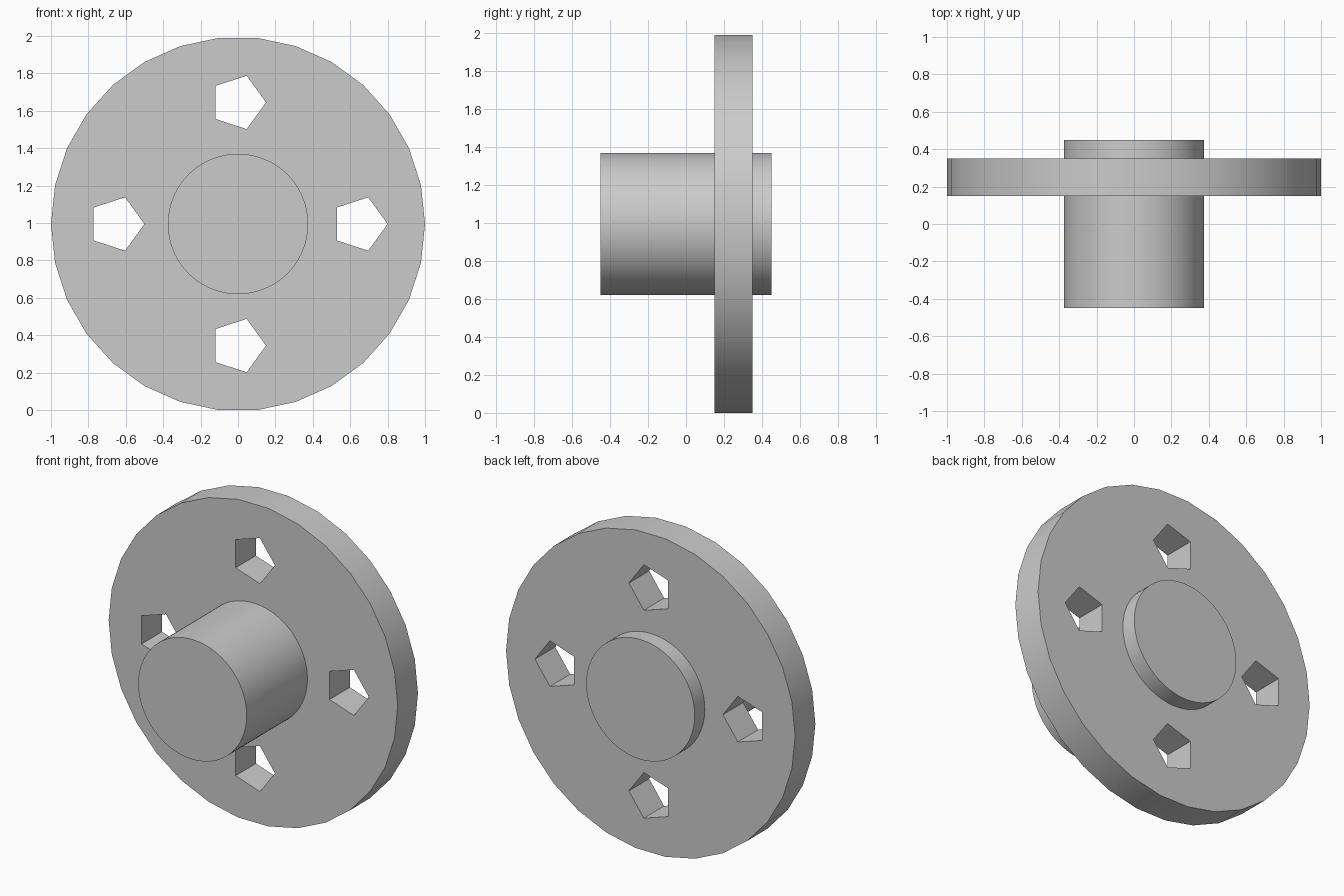
import bpy
import math
from mathutils import Matrix

default = bpy.data.objects.get("Cube")
if default:
    bpy.data.objects.remove(default, do_unlink=True)

CENTRE_Z = math.cos(math.radians(6))

grey = bpy.data.materials.new("plain grey")
grey.use_nodes = True
colour = (0.6, 0.6, 0.6, 1)
grey.diffuse_color = colour
grey.node_tree.nodes["Principled BSDF"].inputs["Base Color"].default_value = colour


def disc(name, sides, radius, y_front, y_back, x=0, z=CENTRE_Z):
    """Cylinder along y with a corner pointing towards +x."""
    bpy.ops.mesh.primitive_cylinder_add(vertices=sides, radius=radius, depth=y_back - y_front)
    obj = bpy.context.object
    obj.name = name
    # Put a corner on +x, then lay the axis along y
    obj.data.transform(Matrix.Rotation(math.pi / 2, 4, "X") @ Matrix.Rotation(-math.pi / 2, 4, "Z"))
    obj.location = (x, (y_front + y_back) / 2, z)
    obj.data.materials.append(grey)
    return obj


def smooth(obj):
    bpy.ops.object.select_all(action="DESELECT")
    obj.select_set(True)
    bpy.context.view_layer.objects.active = obj
    bpy.ops.object.shade_smooth_by_angle(angle=math.radians(30))


# Wide flange plate
flange = disc("flange", 30, 1.0, 0.15, 0.35)

# Four five-sided bolt holes, all turned the same way
for i in range(4):
    angle = i * math.pi / 2
    cutter = disc("bolt_hole_cutter", 5, 0.15, 0.05, 0.45,
                  0.65 * math.cos(angle), CENTRE_Z + 0.65 * math.sin(angle))
    cutter.hide_render = True
    cut = flange.modifiers.new("bolt_hole", "BOOLEAN")
    cut.operation = "DIFFERENCE"
    cut.solver = "EXACT"
    cut.object = cutter
    bpy.context.view_layer.objects.active = flange
    bpy.ops.object.modifier_apply(modifier=cut.name)
    bpy.data.objects.remove(cutter, do_unlink=True)
smooth(flange)

# Solid hub running through the flange
smooth(disc("hub", 100, 0.375, -0.45, 0.45))
